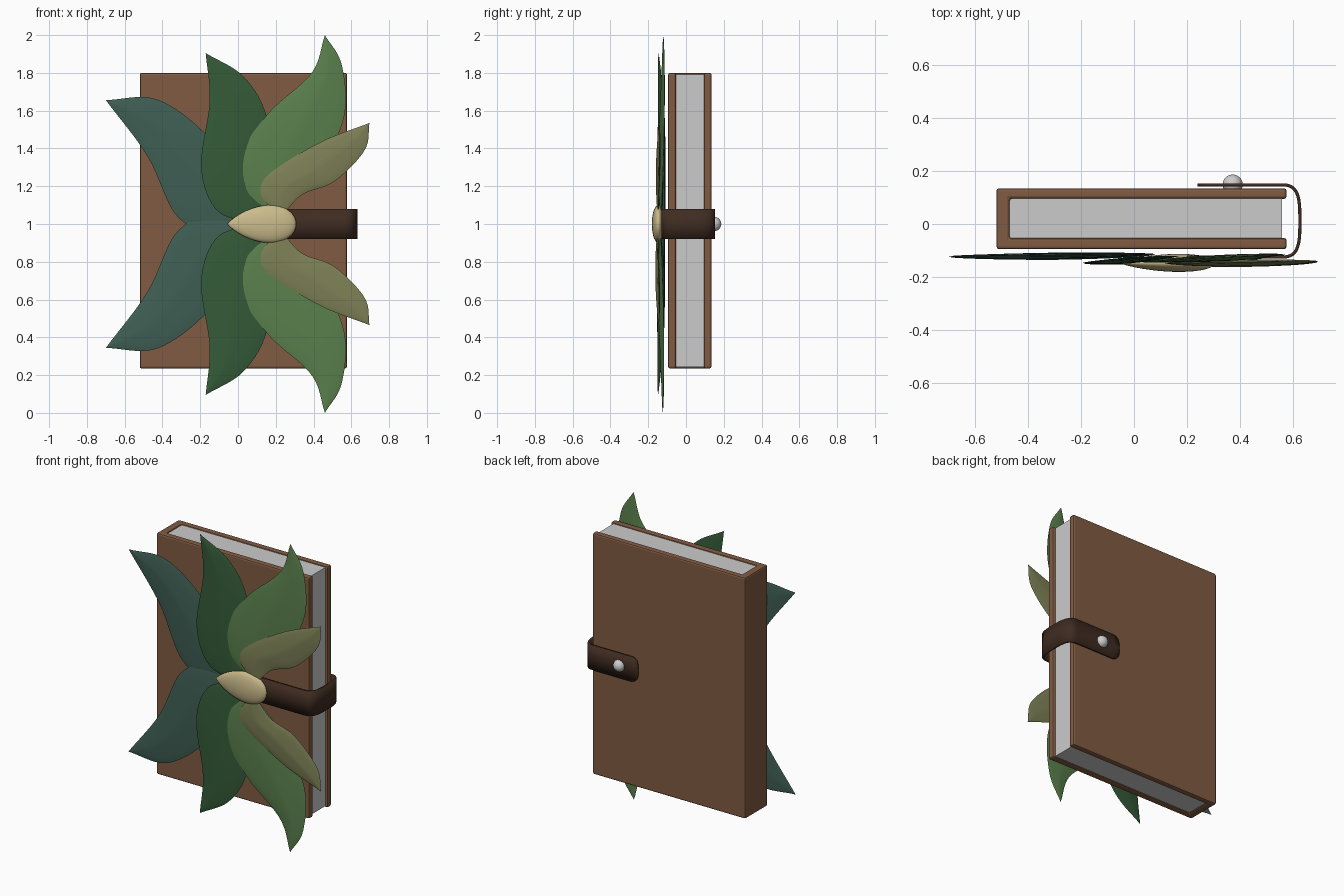
import bpy, bmesh, math
from mathutils import Vector

if "Cube" in bpy.data.objects:
    bpy.data.objects.remove(bpy.data.objects["Cube"])


def finish(name, bm, color=None, smooth=True):
    bmesh.ops.remove_doubles(bm, verts=bm.verts, dist=1e-5)
    bmesh.ops.recalc_face_normals(bm, faces=bm.faces)
    me = bpy.data.meshes.new(name)
    bm.to_mesh(me)
    bm.free()
    ob = bpy.data.objects.new(name, me)
    bpy.context.collection.objects.link(ob)
    if color:
        mat = bpy.data.materials.new(name + "_color")
        mat.diffuse_color = (*color, 1)
        mat.use_nodes = True
        mat.node_tree.nodes["Principled BSDF"].inputs["Base Color"].default_value = mat.diffuse_color
        me.materials.append(mat)
    bpy.ops.object.select_all(action='DESELECT')
    bpy.context.view_layer.objects.active = ob
    ob.select_set(True)
    if smooth:
        bpy.ops.object.shade_smooth_by_angle(angle=math.radians(40))
    return ob


def resample(pts, n):
    """n equal steps along a polyline."""
    cum = [0]
    for a, b in zip(pts, pts[1:]):
        cum.append(cum[-1] + (b - a).length)
    out, j = [], 0
    for i in range(n + 1):
        s = cum[-1] * i / n
        while j < len(cum) - 2 and cum[j + 1] < s:
            j += 1
        out.append(pts[j].lerp(pts[j + 1], min(1, (s - cum[j]) / (cum[j + 1] - cum[j]))))
    return out


def spline(pts, n):
    """Smooth Catmull-Rom curve through 2D points."""
    p = [Vector(q) for q in pts]
    p = [2 * p[0] - p[1]] + p + [2 * p[-1] - p[-2]]
    dense = []
    for i in range(1, len(p) - 2):
        a, b, c, d = p[i - 1:i + 3]
        for k in range(16):
            t = k / 16
            dense.append(0.5 * (2 * b + (c - a) * t + (2 * a - 5 * b + 4 * c - d) * t * t
                                + (3 * b - a - 3 * c + d) * t ** 3))
    return resample(dense + [p[-2]], n)


def skin(bm, rows):
    for a, b in zip(rows, rows[1:]):
        for i in range(len(a) - 1):
            bm.faces.new((a[i], a[i + 1], b[i + 1], b[i]))


def prism(bm, outline, z0, z1):
    f = bm.faces.new([bm.verts.new((x, y, z0)) for x, y in outline])
    r = bmesh.ops.extrude_face_region(bm, geom=[f])
    bmesh.ops.translate(bm, vec=(0, 0, z1 - z0),
                        verts=[v for v in r['geom'] if isinstance(v, bmesh.types.BMVert)])


# Leather cover: C-shaped section with softened edges
bm = bmesh.new()
prism(bm, [(-.52, -.095), (.577, -.095), (.577, -.053), (-.47, -.053),
           (-.47, .095), (.577, .095), (.577, .135), (-.52, .135)], .235, 1.80)
cover = finish("cover", bm, (.22, .105, .055), smooth=False)
bev = cover.modifiers.new("bevel", 'BEVEL')
bev.width, bev.segments = .01, 2

# Page block
bm = bmesh.new()
prism(bm, [(-.475, -.055), (.56, -.055), (.56, .097), (-.475, .097)], .243, 1.792)
finish("pages", bm, smooth=False)

# Closing strap: two straights joined by a squarish bend, rounded at the back end
bend = []
for k in range(41):
    a = math.pi * (k / 40 - .5)
    bend.append(Vector((.55 + .077 * math.cos(a) ** .6,
                        .0115 + math.copysign(.1365 * abs(math.sin(a)) ** .6, a))))
path = resample([Vector((.2, -.125))] + bend + [Vector((.24, .148))], 110)
bm = bmesh.new()
rows = []
for p in path:
    d = (p.x - .24) / .05 if p.y > .14 else 1
    h = .08 if d >= 1 else .03 + .05 * math.sqrt(max(0, 1 - (1 - d) ** 2))
    rows.append([bm.verts.new((p.x, p.y, 1 + s * h)) for s in (-1, 0, 1)])
skin(bm, rows)
strap = finish("strap", bm, (.05, .025, .015))
sol = strap.modifiers.new("thickness", 'SOLIDIFY')
sol.thickness, sol.offset = .012, 0

# Metal stud on the strap
bm = bmesh.new()
bmesh.ops.create_uvsphere(bm, u_segments=24, v_segments=14, radius=.038)
stud = finish("stud", bm)
stud.location = (.373, .149, 1)


# Leaf: two edge curves from base to tip, ridged across, leaning in y along x
def leaf(name, base, left, right, tip, y0, slope, color, sign):
    n, m = 36, 12
    L, R = (spline([base, *side, tip], n) for side in (left, right))
    bm = bmesh.new()
    rings = []
    for i in range(n + 1):
        swell = max(0, math.sin(math.pi * i / n)) ** .6
        ring = []
        for side in (-1, 1):
            for k in range(m):
                u = k / m if side < 0 else 1 - k / m
                s = abs(2 * u - 1)
                ridge = math.sqrt(1 - s * s) * .45 + (1 - s) * .55
                q = L[i].lerp(R[i], u)
                y = y0 + slope * q.x + side * (.015 if side < 0 else .009) * ridge * swell
                y -= .003 if sign < 0 else 0
                ring.append(bm.verts.new((q.x, y, 1 + sign * (q.y - 1))))
        rings.append(ring + ring[:1])
    skin(bm, rings)
    finish(name, bm, color)


def leaf_pair(name, *shape):
    for sign, where in ((1, "upper_"), (-1, "lower_")):
        leaf(where + name, *shape, sign)


leaf_pair("teal_leaf", (.08, .99), [(-.15, .96), (-.33, 1.05), (-.48, 1.36)],
          [(0, 1.22), (-.17, 1.475), (-.43, 1.66)], (-.70, 1.656), -.114, .011, (.05, .115, .09))
leaf_pair("dark_leaf", (.1, 1), [(-.11, 1.07), (-.195, 1.3), (-.15, 1.65)],
          [(.165, 1.25), (.152, 1.566), (.03, 1.78)], (-.171, 1.905), -.133, .068, (.035, .105, .04))
leaf_pair("green_leaf", (.2, 1.03), [(.04, 1.184), (.01, 1.36), (.166, 1.592), (.39, 1.8)],
          [(.41, 1.26), (.56, 1.56), (.55, 1.84)], (.46, 2), -.142, .049, (.105, .22, .075))
leaf_pair("olive_leaf", (.23, 1.04), [(.125, 1.147), (.16, 1.26), (.43, 1.43)],
          [(.34, 1.155), (.51, 1.225), (.67, 1.39)], (.696, 1.535), -.15, .014, (.21, .22, .095))

# Bud at the centre: flattened teardrop turned about the x axis
bm = bmesh.new()
rows = []
for i in range(29):
    t = (1 - math.cos(math.pi * i / 28)) / 2
    r = .24 * t ** .82 * math.sqrt(max(0, 1 - t))
    row = [bm.verts.new((-.055 + .363 * t, -.147 + .34 * r * math.cos(a), 1 + r * math.sin(a)))
           for a in (2 * math.pi * k / 28 for k in range(28))]
    rows.append(row + row[:1])
skin(bm, rows)
finish("bud", bm, (.6, .5, .26))
